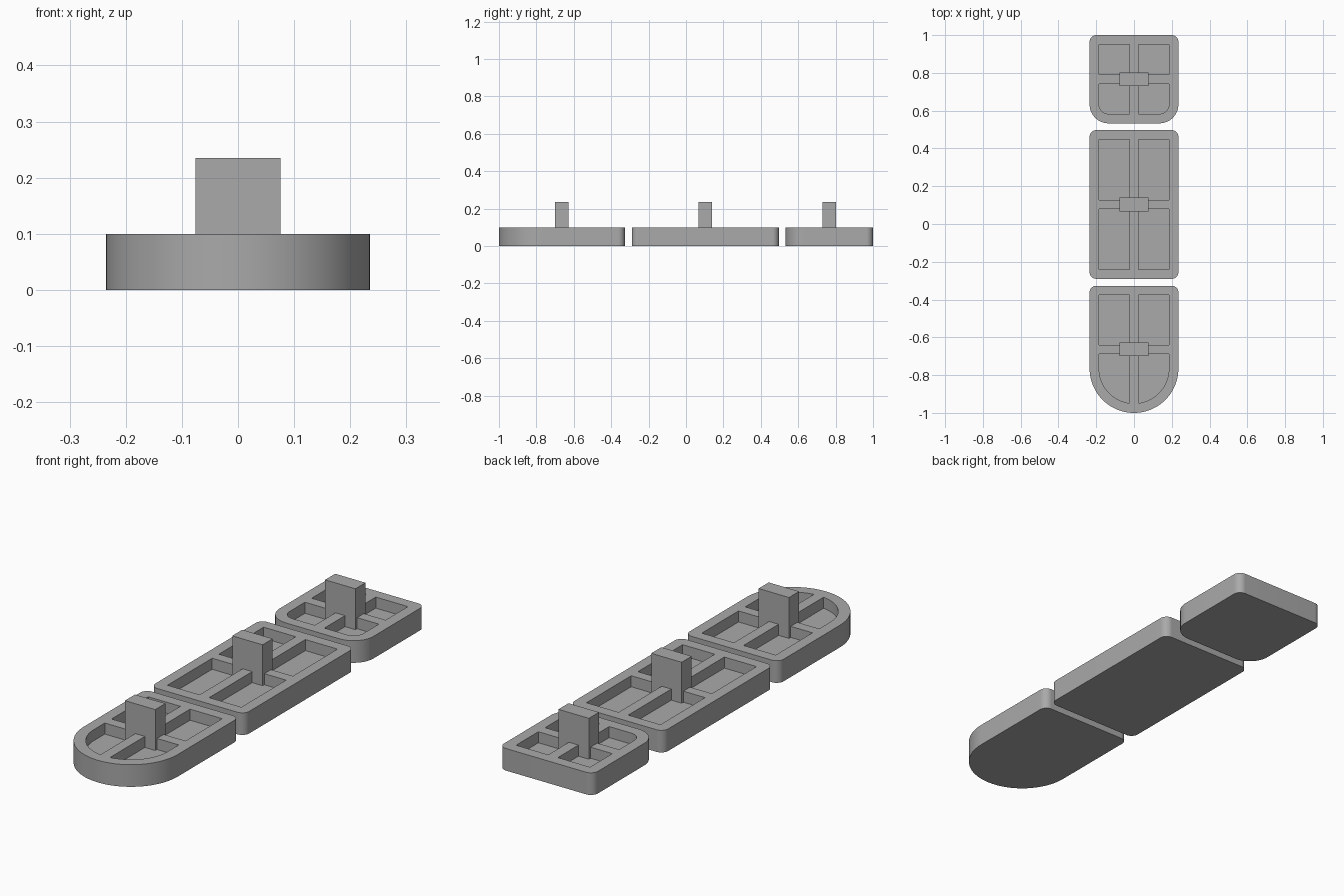
import bpy
import bmesh
from math import sin, cos, pi, sqrt

cube = bpy.data.objects.get("Cube")
if cube:
    bpy.data.objects.remove(cube, do_unlink=True)

HALF_W, WALL, RIB = 0.235, 0.05, 0.024
TOP, FLOOR, POST_TOP = 0.10, 0.05, 0.235
POST_X, POST_Y = 0.076, 0.036

grey = bpy.data.materials.new("plain grey")
grey.use_nodes = True
colour = (0.4, 0.4, 0.4, 1)
grey.diffuse_color = colour
grey.node_tree.nodes["Principled BSDF"].inputs["Base Color"].default_value = colour


def finish(name, bm):
    bmesh.ops.recalc_face_normals(bm, faces=bm.faces[:])
    mesh = bpy.data.meshes.new(name)
    bm.to_mesh(mesh)
    bm.free()
    mesh.materials.append(grey)
    obj = bpy.data.objects.new(name, mesh)
    bpy.context.collection.objects.link(obj)
    bpy.ops.object.select_all(action='DESELECT')
    obj.select_set(True)
    bpy.context.view_layer.objects.active = obj
    bpy.ops.object.shade_smooth_by_angle(angle=pi / 6)
    return obj


def right_side(half, y0, y1, r0, r1, steps=20):
    """Points up the +x side of a rounded rectangle, front to back."""
    pts = []
    for cy, r, start in ((y0 + r0, r0, -pi / 2), (y1 - r1, r1, 0)):
        n = steps if r > 0 else 0
        for i in range(n + 1):
            a = start + (pi / 2 * i / n if n else 0)
            pts.append((half - r + r * cos(a), cy + r * sin(a)))
    return pts


def mirrored(pts):
    return [(-x, y) for x, y in reversed(pts)]


def pocket(half, y0, y1, r0, r1):
    """Pocket outline on the +x side, cut straight along the centre rib."""
    def reach(r):
        inset = half - r
        return r - sqrt(max(0, r * r - max(0, RIB - inset) ** 2))
    side = right_side(half, y0, y1, r0, r1)
    side = [p for p in side if p[0] > RIB + 0.001]
    return [(RIB, y0 + reach(r0))] + side + [(RIB, y1 - reach(r1))]


def ring(bm, pts, z):
    verts = [bm.verts.new((x, y, z)) for x, y in pts]
    return verts


def wall(bm, low, high):
    n = len(low)
    for i in range(n):
        j = (i + 1) % n
        bm.faces.new((low[i], low[j], high[j], high[i]))


def tray(name, y0, y1, r0, r1):
    bm = bmesh.new()
    side = right_side(HALF_W, y0, y1, r0, r1)
    outline = side + [p for p in mirrored(side) if abs(p[0]) > 1e-5]
    mid = (y0 + y1) / 2
    half = HALF_W - WALL
    # Inner corners are square unless the outer radius exceeds the wall
    i0, i1 = max(0, r0 - WALL), max(0, r1 - WALL)
    front = pocket(half, y0 + WALL, mid - RIB, i0, 0)
    back = pocket(half, mid + RIB, y1 - WALL, 0, i1)

    base, rim = ring(bm, outline, 0), ring(bm, outline, TOP)
    bm.faces.new(base)
    wall(bm, base, rim)
    rims = [rim]
    for shape in (front, back, mirrored(front), mirrored(back)):
        low, high = ring(bm, shape, FLOOR), ring(bm, shape, TOP)
        bm.faces.new(low)
        wall(bm, low, high)
        rims.append(high)
    # Top surface spans the outline around the four pockets
    edges = [bm.edges.get((v[i - 1], v[i])) for v in rims for i in range(len(v))]
    bmesh.ops.triangle_fill(bm, edges=edges, use_beauty=True, normal=(0, 0, 1))
    finish(name + "_tray", bm)

    # Upright post over the crossing of the ribs
    bm = bmesh.new()
    bmesh.ops.create_cube(bm, size=1)
    for v in bm.verts:
        v.co.x *= 2 * POST_X
        v.co.y = mid + v.co.y * 2 * POST_Y
        v.co.z = POST_TOP if v.co.z > 0 else FLOOR
    finish(name + "_post", bm)


tray("front", -1.0, -0.327, HALF_W, 0.035)
tray("middle", -0.29, 0.497, 0.035, 0.035)
tray("back", 0.533, 1.0, 0.10, 0.035)
